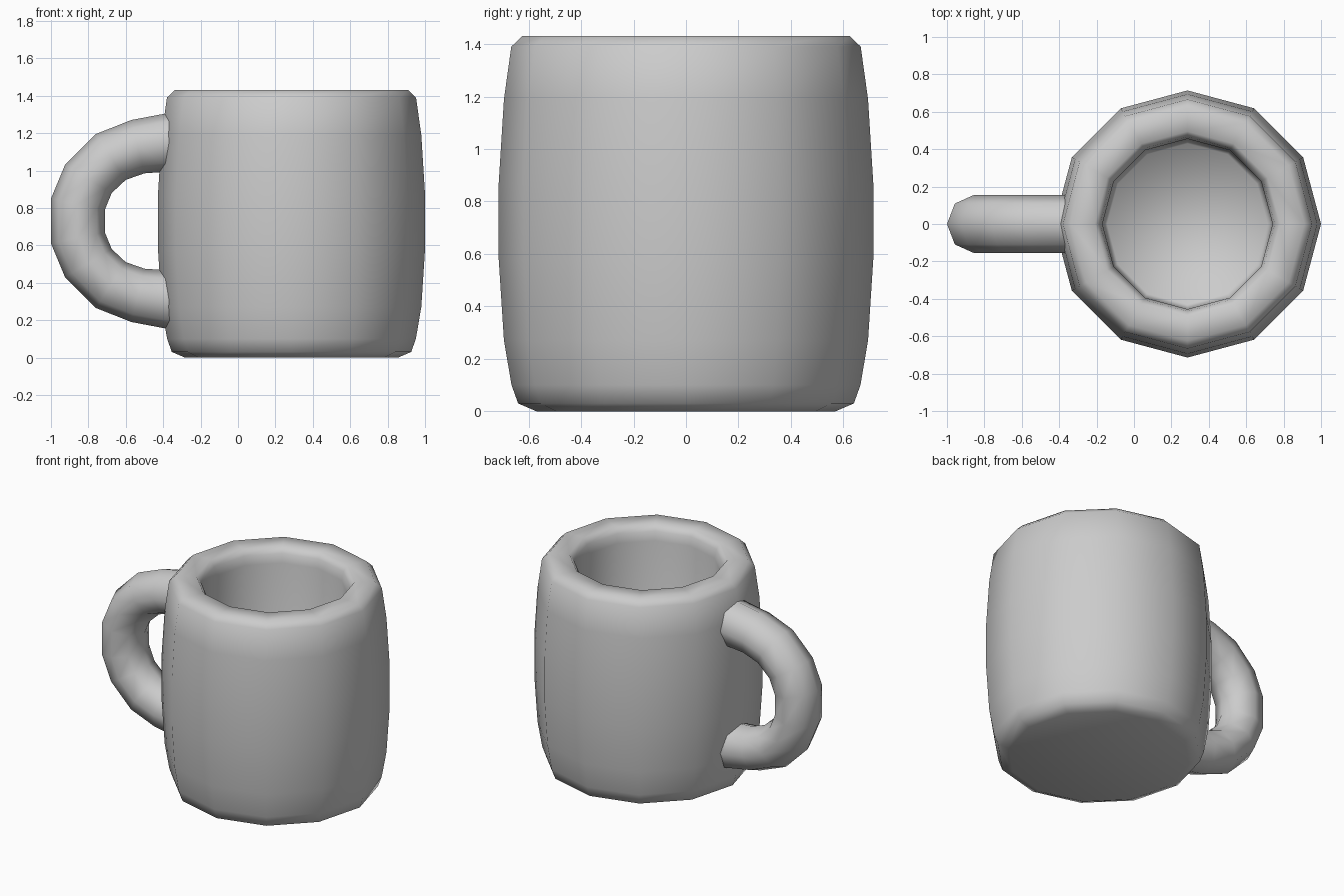
import bpy, bmesh
from math import sin, cos, pi

if "Cube" in bpy.data.objects:
    bpy.data.objects.remove(bpy.data.objects["Cube"])


def skin(name, rings):
    """Join equal rings of points into a closed, capped, smooth mesh."""
    bm = bmesh.new()
    loops = [[bm.verts.new(p) for p in ring] for ring in rings]
    n = len(loops[0])
    for a, b in zip(loops, loops[1:]):
        for i in range(n):
            j = (i + 1) % n
            bm.faces.new((a[i], a[j], b[j], b[i]))
    bm.faces.new(loops[0])
    bm.faces.new(loops[-1])
    bmesh.ops.recalc_face_normals(bm, faces=bm.faces[:])
    for f in bm.faces:
        f.smooth = True
    mesh = bpy.data.meshes.new(name)
    bm.to_mesh(mesh)
    bm.free()
    obj = bpy.data.objects.new(name, mesh)
    bpy.context.collection.objects.link(obj)
    return obj


# Cup: 12-sided barrel profile (radius, z), up the outside and down the inside
CX, SIDES = 0.286, 12
profile = [(0.57, 0), (0.64, 0.03), (0.665, 0.10), (0.694, 0.27),
           (0.714, 0.58), (0.714, 0.87), (0.694, 1.19), (0.666, 1.39),
           (0.625, 1.43), (0.495, 1.43), (0.467, 1.39), (0.455, 1.33),
           (0.45, 0.24), (0.43, 0.20)]
skin("cup_body", [[(CX + r * cos(2 * pi * i / SIDES), r * sin(2 * pi * i / SIDES), z)
                   for i in range(SIDES)] for r, z in profile])

# Handle: 8-sided tube through (outer x, outer z, inner x, inner z), mirrored in height
MID, HALF_WIDTH = 0.73, 0.155
upper = [(-0.29, 1.32, -0.29, 0.99), (-0.38, 1.306, -0.40, 0.992),
         (-0.57, 1.27, -0.50, 0.985), (-0.76, 1.195, -0.60, 0.95),
         (-0.925, 1.03, -0.675, 0.88), (-1.0, 0.85, -0.712, 0.79)]
lower = [(ox, 2 * MID - oz, ix, 2 * MID - iz) for ox, oz, ix, iz in reversed(upper)]
rings = []
for ox, oz, ix, iz in upper + lower:
    ring = []
    for k in range(8):
        c, s = cos(k * pi / 4), sin(k * pi / 4)
        ring.append(((ox + ix) / 2 + c * (ox - ix) / 2, HALF_WIDTH * s,
                     (oz + iz) / 2 + c * (oz - iz) / 2))
    rings.append(ring)
skin("handle", rings)
